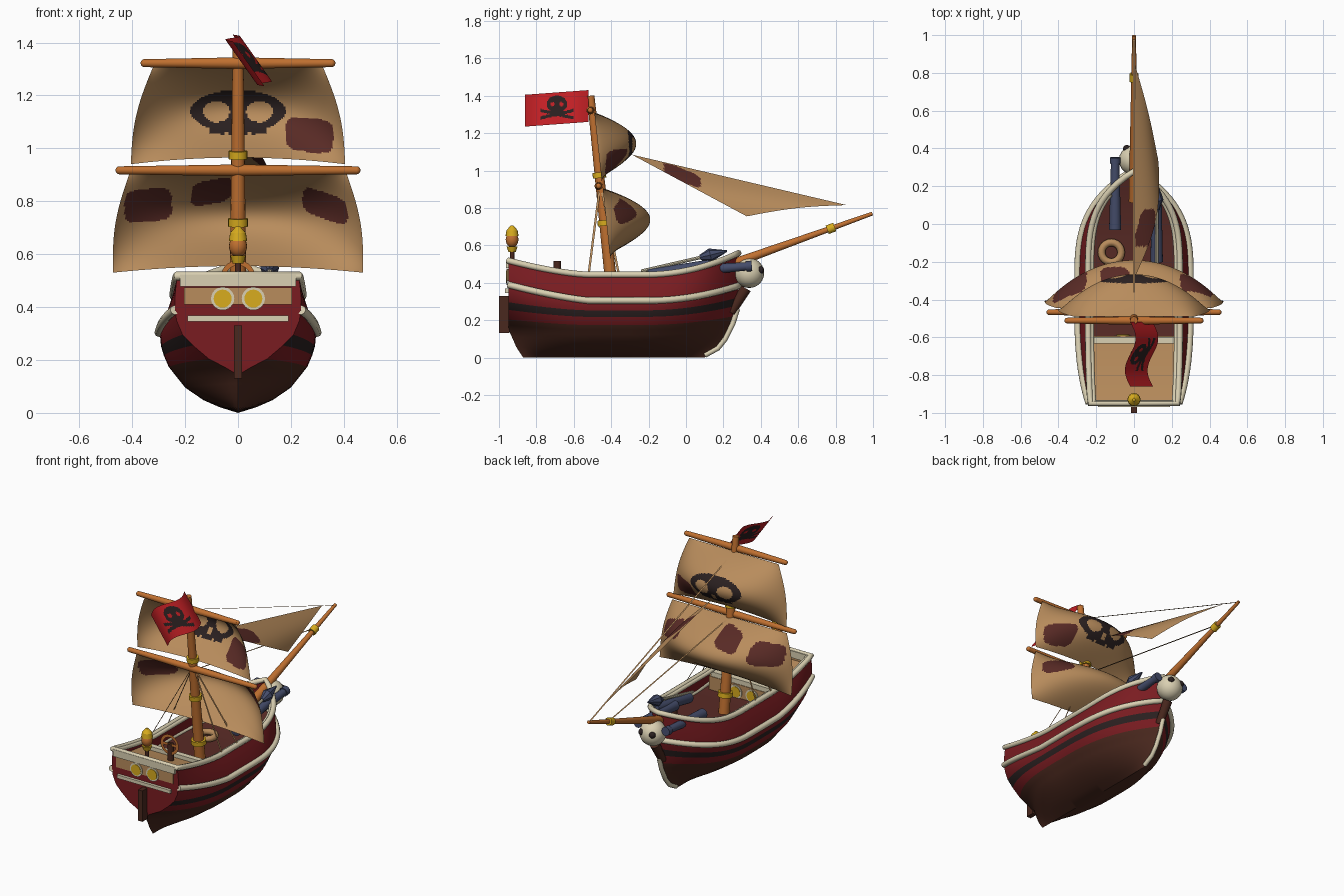
import bpy, bmesh, math
from mathutils import Vector, Matrix

if "Cube" in bpy.data.objects:
    bpy.data.objects.remove(bpy.data.objects["Cube"])

def material(name, r, g, b):
    m = bpy.data.materials.new(name)
    lin = [((c / 255 + 0.055) / 1.055) ** 2.4 for c in (r, g, b)]
    m.diffuse_color = (*lin, 1)
    m.use_nodes = True
    m.node_tree.nodes["Principled BSDF"].inputs["Base Color"].default_value = m.diffuse_color
    return m

RED = material("hull_red", 122, 28, 33)
FLAG = material("flag_red", 192, 31, 36)
BLACK = material("black", 42, 32, 32)
BROWN = material("dark_brown", 74, 40, 30)
WOOD = material("orange_wood", 192, 112, 48)
CREAM = material("cream", 218, 208, 178)
TAN = material("sail_tan", 184, 140, 92)
GOLD = material("gold", 216, 172, 30)
BLUE = material("gun_blue", 68, 76, 106)
PATCH = material("patch_brown", 88, 42, 37)

def finish(ob, mats, angle=40):
    for m in mats:
        ob.data.materials.append(m)
    bpy.ops.object.select_all(action='DESELECT')
    ob.select_set(True)
    bpy.context.view_layer.objects.active = ob
    bpy.ops.object.shade_smooth_by_angle(angle=math.radians(angle))
    return ob

def from_bmesh(name, bm, mats, angle=40):
    me = bpy.data.meshes.new(name)
    bm.to_mesh(me)
    bm.free()
    ob = bpy.data.objects.new(name, me)
    bpy.context.collection.objects.link(ob)
    return finish(ob, mats, angle)

def rod(name, p, q, r1, r2, mat, n=16):
    p, q = Vector(p), Vector(q)
    d = q - p
    mx = Matrix.Translation((p + q) / 2) @ d.to_track_quat('Z', 'Y').to_matrix().to_4x4()
    bm = bmesh.new()
    bmesh.ops.create_cone(bm, cap_ends=True, segments=n, radius1=r1, radius2=r2, depth=d.length, matrix=mx)
    return from_bmesh(name, bm, [mat])

def ball(name, c, r, mat, scale=(1, 1, 1)):
    bm = bmesh.new()
    bmesh.ops.create_uvsphere(bm, u_segments=20, v_segments=12, radius=r,
                              matrix=Matrix.Translation(c) @ Matrix.Diagonal((*scale, 1)))
    return from_bmesh(name, bm, [mat])

def box(name, c, size, mat):
    bm = bmesh.new()
    bmesh.ops.create_cube(bm, size=1, matrix=Matrix.Translation(c) @ Matrix.Diagonal((*size, 1)))
    return from_bmesh(name, bm, [mat])

def tube(name, pts, r, mat, cyclic=False):
    cu = bpy.data.curves.new(name, 'CURVE')
    cu.dimensions = '3D'
    cu.bevel_depth, cu.bevel_resolution, cu.use_fill_caps = r, 2, True
    sp = cu.splines.new('POLY')
    sp.points.add(len(pts) - 1)
    for pt, p in zip(sp.points, pts):
        pt.co = (*p, 1)
    sp.use_cyclic_u = cyclic
    tmp = bpy.data.objects.new(name, cu)
    bpy.context.collection.objects.link(tmp)
    bpy.context.view_layer.update()
    me = bpy.data.meshes.new_from_object(tmp.evaluated_get(bpy.context.evaluated_depsgraph_get()))
    bpy.data.objects.remove(tmp)
    me.materials.clear()
    ob = bpy.data.objects.new(name, me)
    bpy.context.collection.objects.link(ob)
    return finish(ob, [mat], 60)

def sheet(name, f, rule, mats, nu, nv, angle=40):
    bm = bmesh.new()
    g = [[bm.verts.new(f(i / nu, j / nv)) for j in range(nv + 1)] for i in range(nu + 1)]
    for i in range(nu):
        for j in range(nv):
            fc = bm.faces.new((g[i][j], g[i + 1][j], g[i + 1][j + 1], g[i][j + 1]))
            fc.material_index = rule(fc.calc_center_median())
    bmesh.ops.remove_doubles(bm, verts=bm.verts, dist=1e-5)
    return from_bmesh(name, bm, mats, angle)

def ribbon(name, p, q, wide, mat):
    p, q, wide = Vector(p), Vector(q), Vector(wide)
    sheet(name, lambda u, v: p.lerp(q, u) + wide * (2 * v - 1), lambda c: 0, [mat], 1, 1)

def lerp(table, t):
    for (a, x), (b, y) in zip(table, table[1:]):
        if t <= b:
            return x + (y - x) * (t - a) / (b - a)
    return table[-1][1]

# Hull surface: s runs stern to bow, t runs keel to rail
def hull(s, t, side=1):
    ys = lerp([(0, -.87), (.1, -.905), (.3, -.95), (1, -.95)], t)
    yb = lerp([(0, .1), (.11, .17), (.22, .21), (.4, .25), (.7, .285), (1, .28)], t)
    w = lerp([(0, 0), (.05, .07), (.11, .13), (.22, .2), (.4, .262), (.55, .29), (.68, .295), (.85, .272), (1, .243)], t)
    stern = lerp([(0, 0), (.28, 0), (.4, .42), (.55, .7), (.75, .83), (1, .95)], t)
    w *= 1 - (1 - stern) * max(0, (.45 - s) / .45) ** 3
    w *= 1 - max(0, (s - .5) / .5) ** (2 + 2 * t)
    rise = .075 * max(0, (.35 - s) / .35) ** 1.5 + .115 * max(0, (s - .6) / .4) ** 2
    return Vector((side * w, ys + (yb - ys) * s, t * .435 + t * rise))

rows = [0, .05, .11, .16, .22, .28, .34, .4, .5, .58, .63, .68, .75, .85, .93, 1]
N = 40
bm = bmesh.new()
for side in (1, -1):
    g = [[bm.verts.new(hull(i / N, t, side)) for t in rows] for i in range(N + 1)]
    for i in range(N):
        for j in range(len(rows) - 1):
            fc = bm.faces.new((g[i][j], g[i + 1][j], g[i + 1][j + 1], g[i][j + 1])[::side])
            fc.material_index = 1 if rows[j] < .4 else 2 if rows[j] == .5 else 0
    # transom half
    k = rows.index(.28)
    mid = [bm.verts.new((0, v.co.y, v.co.z)) for v in g[0][k:]]
    for j in range(len(mid) - 1):
        bm.faces.new((g[0][k + j], g[0][k + j + 1], mid[j + 1], mid[j])[::side])
bmesh.ops.remove_doubles(bm, verts=bm.verts, dist=1e-5)
bmesh.ops.dissolve_degenerate(bm, edges=bm.edges, dist=1e-5)
from_bmesh("hull", bm, [RED, BROWN, BLACK], 35)

# Decks and cabin bulkhead
def deck(name, t, s0, s1, mat):
    def f(u, v):
        p = hull(s0 + (s1 - s0) * u, t)
        return (p.x * (2 * v - 1) * .99, p.y, p.z)
    sheet(name, f, lambda c: 0, [mat], 24, 2)
deck("main_deck", .7, .25, 1, PATCH)
deck("quarter_deck", .9, 0, .285, TAN)
box("cabin_bulkhead", (0, -.6, .345), (.5, .012, .1), TAN)
box("quarter_deck_beam", (0, -.615, .41), (.48, .035, .03), CREAM)

# Rails
S = [i / N for i in range(N + 1)]
off = Vector((0, 0, .008))
tube("top_rail", [hull(s, 1) + off for s in S] + [hull(s, 1, -1) + off for s in S[-2::-1]], .017, CREAM, True)
for sx in (-1, 1):
    tube("inner_rail", [hull(s, 1, sx) + Vector((-sx * .018, 0, .004)) for s in S[:37]], .013, CREAM)
def rub(s, sx):
    return hull(s, .7, sx) + Vector((sx * .006, 0, .032 * max(0, (.35 - s) / .35)))
tube("rub_rail", [rub(s, 1) for s in S[:-1]] + [hull(1, .7)] + [rub(s, -1) for s in S[-2::-1]], .018, CREAM)
tube("stem_strip", [(0, .1, .012), (0, .17, .05), (0, .21, .1), (0, .25, .18), (0, .275, .26)], .014, CREAM)
rod("stem_bracket", (0, .24, .24), (0, .32, .37), .025, .03, BROWN, 10)

# Stern details
box("stern_top_board", (0, -.948, .5), (.44, .03, .045), CREAM)
box("stern_lower_trim", (0, -.955, .357), (.38, .025, .022), CREAM)
box("stern_panel", (0, -.952, .442), (.41, .008, .065), TAN)
for x in (-.058, .058):
    for y, d in ((-.955, -1), (-.594, 1)):
        z = .432 if d < 0 else .345
        rod("window_frame", (x, y, z), (x, y + d * .005, z), .044, .044, CREAM, 24)
        rod("window_glass", (x, y, z), (x, y + d * .008, z), .034, .034, GOLD, 24)
box("rudder", (0, -.972, .23), (.03, .055, .2), BROWN)
rod("lantern_post", (0, -.93, .5), (0, -.93, .57), .012, .012, BROWN)
rod("lantern_base", (0, -.93, .565), (0, -.93, .595), .02, .03, GOLD)
ball("lantern_glass", (0, -.93, .63), .034, WOOD, (1, 1, 1.2))
rod("lantern_cap_brim", (0, -.93, .65), (0, -.93, .68), .035, .03, GOLD)
rod("lantern_cap", (0, -.93, .68), (0, -.93, .705), .03, .008, GOLD)

# Steering wheel: thin ring with a cross bar on a post
def wheel(u, v):
    r = .046 + .019 * v
    return (r * math.cos(u * math.tau), -.7, .512 + r * math.sin(u * math.tau))
sheet("wheel_rim", wheel, lambda c: 0, [WOOD], 28, 1)
ribbon("wheel_bar", (-.05, -.7, .512), (.05, -.7, .512), (0, 0, .009), WOOD)
rod("wheel_post", (0, -.688, .39), (0, -.688, .515), .02, .02, BROWN, 10)

# Mast, yards and bowsprit
def mast_at(z, x=0):
    return Vector((x, -.4 - .11 * (z - .4), z))
rod("mast", mast_at(.28), mast_at(1.4), .034, .02, WOOD)
for z, r in ((.42, .045), (.72, .038), (.975, .036)):
    rod("mast_band", mast_at(z - .015), mast_at(z + .015), r, r, GOLD)
for z, w in ((.917, .46), (1.322, .365)):
    for sx in (-1, 1):
        e = mast_at(z, sx * w) + Vector((0, -.01, 0))
        rod("yard", mast_at(z) + Vector((0, -.01, 0)), e - Vector((sx * .01, 0, 0)), .022, .015, WOOD)
        ball("yard_end", e - Vector((sx * .012, 0, 0)), .0152, WOOD)
rod("bowsprit", (0, .12, .455), (0, .997, .77), .028, .01, WOOD)
rod("bowsprit_band", (0, .755, .683), (0, .795, .698), .024, .024, GOLD)

# Rigging: flat ropes
for sx in (-1, 1):
    for y in (-.52, -.36):
        ribbon("shroud", mast_at(.93), (sx * .25, y, .45), (0, .006, 0), TAN)
ribbon("fore_stay", mast_at(1.31), (0, .985, .77), (.005, 0, 0), TAN)
ribbon("lower_stay", mast_at(.9), (0, .775, .7), (.005, 0, 0), TAN)

# Sails with patches and skull painted by face rule
def blob(a, b, ca, cb, ra, rb, tilt=0):
    da, db = a - ca, b - cb - tilt * (a - ca)
    return (da / ra) ** 4 + (db / rb) ** 4 < 1

def square_sail(name, top, drop, w0, w1, y0, belly, rule):
    def f(u, v):
        u = 2 * u - 1
        x = u * (w0 + (w1 - w0) * v + .022 * math.sin(math.pi * v))
        y = y0 + .04 * v + belly * (1 - u * u) ** .85 * math.sin(math.pi * v ** .9)
        return (x, y, top - v * (drop - .025 * (1 - u * u)))
    sheet(name, f, rule, [TAN, PATCH, BLACK], 110, 60)

def skull(a, b):
    eyes = ((abs(a) - .45) / .28) ** 2 + ((b + .02) / .5) ** 2 < 1
    jaw = abs(a) < .6 and -1.08 < b < -.5 and not (b < -.85 and .2 < abs(a) < .3)
    nose = abs(a) < .08 and -.8 < b < -.4
    return (a * a + b * b < 1 or jaw) and not eyes and not nose

square_sail("upper_sail", 1.31, .37, .32, .405, -.49, .205,
            lambda c: 2 if skull(c.x / .18, (c.z - 1.14) / .08) else int(blob(c.x, c.z, .27, 1.05, .09, .064, -.1)))
square_sail("lower_sail", .905, .375, .41, .472, -.445, .235,
            lambda c: int(blob(c.x, c.z, -.34, .785, .09, .062, .08) or blob(c.x, c.z, -.1, .835, .078, .045, .2)
                          or blob(c.x, c.z, .33, .782, .085, .05, -.35)))

A, T, C = Vector((0, -.29, 1.085)), Vector((0, .86, .815)), Vector((.13, .325, .755))
def jib(u, v):
    p = A.lerp(T, u).lerp(C, v)
    k = math.sin(math.pi * v)
    return p + Vector((.05 * k * (1 - .8 * u), 0, .014 * k * u))
sheet("jib_sail", jib, lambda c: int(blob(c.y, c.z, -.02, .975, .1, .035, -.4)), [TAN, PATCH], 90, 40)

# Flag with small skull and crossed bones
def flag_rule(c):
    a, b = (c.y + .69) / .055, (c.z - 1.355) / .045
    eyes = ((abs(a) - .42) / .2) ** 2 + (b / .25) ** 2 < 1
    head = (a * a + b * b < 1 or (abs(a) < .65 and -1.35 < b < 0)) and not eyes
    bones = abs(a) < 1.6 and abs(abs(b + 1.2) - .28 * abs(a)) < .19
    return int(head or bones)
sheet("flag", lambda u, v: (-.02 + .12 * v + .028 * math.sin(math.tau * u), -.52 - .34 * u, 1.43 - .025 * u - .17 * v),
      flag_rule, [FLAG, BLACK], 70, 40)

# Skull figurehead and bow guns
ball("figurehead_skull", (0, .338, .452), .08, CREAM)
for sx in (-1, 1):
    ball("figurehead_eye", (sx * .038, .398, .468), .02, BLACK)
    rod("bow_gun", (sx * .1, -.03, .46), (sx * .1, .33, .488), .032, .022, BLUE)
    rod("bow_gun_muzzle", (sx * .1, .32, .487), (sx * .1, .352, .49), .028, .028, BLUE)

# Harpoon launcher and rope coil on deck
rod("launcher_barrel", (.12, -.2, .44), (.12, .14, .5), .033, .026, BLUE)
rod("launcher_stand", (.12, -.05, .3), (.12, -.05, .45), .02, .02, BROWN, 10)
rod("harpoon_shaft", (.12, -.24, .462), (.12, .12, .545), .009, .009, CREAM, 8)
rod("harpoon_tail", (.12, .075, .535), (.12, .13, .548), .014, .036, BLUE, 8)
rod("harpoon_head", (.12, .13, .548), (.12, .22, .57), .036, .004, BLUE, 8)
coil = [(-.12 + .052 * math.cos(i * math.tau / 24), -.15 + .052 * math.sin(i * math.tau / 24), .33) for i in range(24)]
tube("rope_coil", coil, .02, TAN, True)
